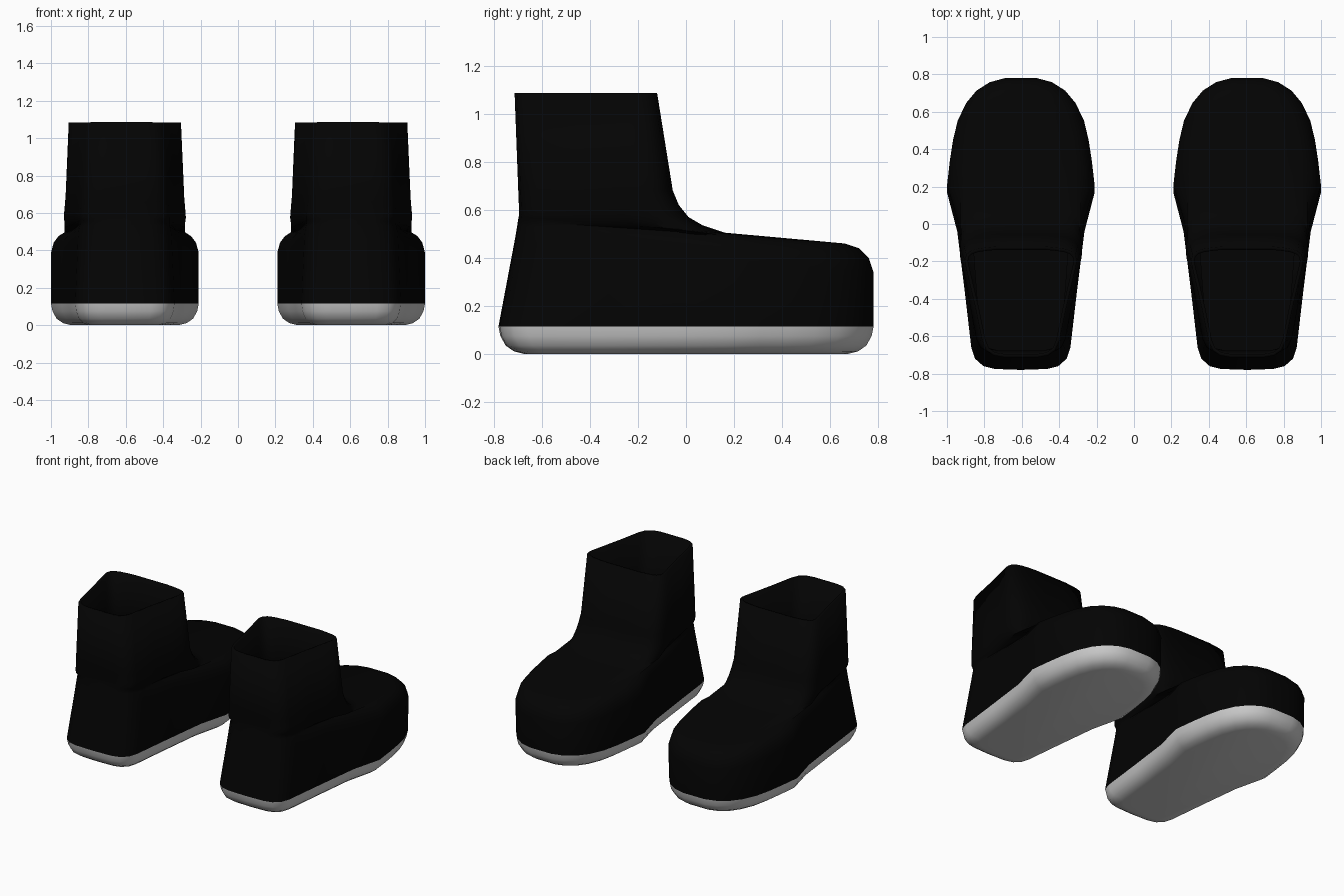
import bpy, bmesh, math

if "Cube" in bpy.data.objects:
    bpy.data.objects.remove(bpy.data.objects["Cube"])

CENTRE = 0.605  # x distance of each boot from the middle

# Half plan outlines (x, y), heel centre to toe centre: foot and shaft opening
FOOT = [(0, -.78), (.14, -.775), (.20, -.76), (.245, -.72), (.265, -.66), (.30, -.36),
        (.34, -.04), (.395, .17), (.378, .31), (.36, .43), (.335, .54), (.29, .64),
        (.235, .71), (.165, .757), (.085, .78), (0, .78)]
SHAFT = [(0, -.71), (.09, -.71), (.145, -.70), (.185, -.672), (.207, -.62), (.242, -.45),
         (.275, -.31), (.293, -.235), (.30, -.195), (.292, -.165), (.27, -.145), (.235, -.133),
         (.19, -.126), (.13, -.12), (.065, -.12), (0, -.12)]

# Upper rings: back y, back z, front y, front z, back blend, front blend, front width
UPPER = [(-.78, .115, .78, .115, 0, 0, 1),
         (-.713, .47, .78, .34, .3, 0, 1.01),
         (-.706, .51, .76, .40, .33, 0, .975),
         (-.702, .535, .72, .44, .36, 0, .91),
         (-.699, .555, .66, .46, .38, 0, .83),
         (-.696, .57, .16, .505, .4, .5, .93),
         (-.695, .58, .07, .535, .42, .75, .98),
         (-.695, .59, .01, .57, .44, .9, 1.02),
         (-.695, .61, -.03, .62, .48, 1, 1.03),
         (-.697, .66, -.055, .68, .53, 1, 1.02),
         (-.713, 1.085, -.12, 1.085, 1, 1, 1)]

# Sole rings: inset, z
SOLE = [(.11, 0), (.065, .011), (.03, .035), (.008, .075), (0, .115)]


def upper_ring(yb, zb, yf, zf, tb, tf, w):
    """Half ring blended from foot outline to shaft outline, fitted between back and front."""
    half = []
    for (ax, ay), (sx, sy) in zip(FOOT, SHAFT):
        ua, us = (ay + .78) / 1.56, (sy + .71) / .59
        t = tf + (tb - tf) * (1 - ua) ** (2 - tf)
        u = ua + (us - ua) * t
        x = (ax + (sx - ax) * t) * (1 + (w - 1) * min(1, u / .5))
        half.append((x, yb + (yf - yb) * u, zb + (zf - zb) * u))
    return half


def sole_ring(d, z):
    return [(x * (1 - d / .395), y * (1 - d / .78), z) for x, y in FOOT]


def loft(name, halves, cap_top):
    """Mirror each half ring, skin the rings together and cap the ends."""
    bm = bmesh.new()
    rings = []
    for half in halves:
        pts = half + [(-x, y, z) for x, y, z in half[-2:0:-1]]
        rings.append([bm.verts.new(p) for p in pts])
    for lo, hi in zip(rings, rings[1:]):
        n = len(lo)
        for i in range(n):
            j = (i + 1) % n
            bm.faces.new((lo[i], lo[j], hi[j], hi[i]))
    bm.faces.new(rings[0][::-1])
    if cap_top:
        bm.faces.new(rings[-1])
    bmesh.ops.recalc_face_normals(bm, faces=bm.faces[:])
    me = bpy.data.meshes.new(name)
    bm.to_mesh(me)
    bm.free()
    me.shade_smooth()
    me.set_sharp_from_angle(angle=math.radians(40))
    return me


black = bpy.data.materials.new("black_leather")
black.diffuse_color = (.001, .001, .001, 1)
black.use_nodes = True
black.node_tree.nodes["Principled BSDF"].inputs["Base Color"].default_value = black.diffuse_color

upper = loft("boot_upper", [upper_ring(*r) for r in UPPER], False)
upper.materials.append(black)
sole = loft("boot_sole", [sole_ring(*r) for r in SOLE], True)

# Left and right boots
for side, sx in (("left", -1), ("right", 1)):
    for part, me in (("upper", upper), ("sole", sole)):
        ob = bpy.data.objects.new(f"{side}_boot_{part}", me)
        ob.location.x = sx * CENTRE
        bpy.context.collection.objects.link(ob)
        if part == "upper":  # wall thickness of the open shaft
            mod = ob.modifiers.new("wall", 'SOLIDIFY')
            mod.thickness = .018
            mod.offset = -1
